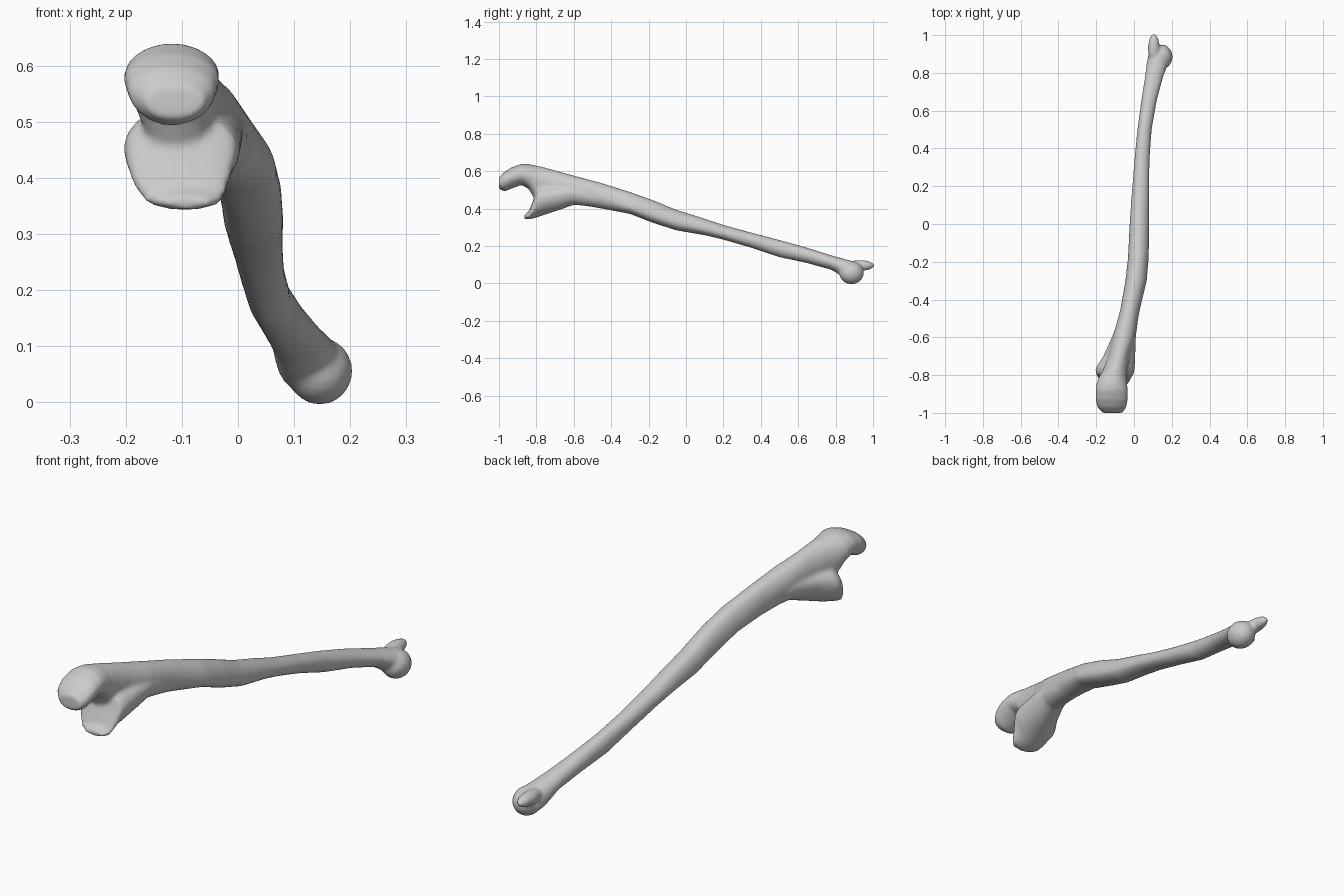
import bpy, bmesh, math
from mathutils import Matrix

N = 28


def loft(bm, sections):
    """Skin closed sections: y, left, right, bottom, top, ridge fraction, side fraction."""
    rings = []
    for y, xl, xr, zb, zt, u, v in sections:
        cx, cz = xl + (xr - xl) * u, zb + (zt - zb) * v
        ring = []
        for i in range(N):
            a = 2 * math.pi * i / N
            c, s = math.cos(a), math.sin(a)
            x = cx + c * (xr - cx if c > 0 else cx - xl)
            z = cz + s * (zt - cz if s > 0 else cz - zb)
            ring.append(bm.verts.new((x, y, z)))
        rings.append(ring)
    for r, q in zip(rings, rings[1:]):
        for i in range(N):
            j = (i + 1) % N
            bm.faces.new((r[i], r[j], q[j], q[i]))
    bm.faces.new(rings[0][::-1])
    bm.faces.new(rings[-1])


def ball(bm, centre, radii):
    m = Matrix.Translation(centre) @ Matrix.Diagonal((*radii, 1))
    bmesh.ops.create_uvsphere(bm, u_segments=28, v_segments=18, radius=1, matrix=m)


bm = bmesh.new()

# Shaft with the hooked upper end
loft(bm, [
    (-1.00, -.165, -.06, .505, .565, .5, .5),
    (-.97, -.195, -.04, .492, .598, .5, .6),
    (-.93, -.203, -.033, .508, .622, .5, .6),
    (-.88, -.203, -.033, .527, .640, .5, .5),
    (-.84, -.198, -.036, .505, .639, .5, .5),
    (-.81, -.185, -.038, .45, .632, .5, .6),
    (-.77, -.163, -.035, .42, .624, .5, .6),
    (-.70, -.137, -.022, .41, .605, .48, .55),
    (-.60, -.112, .004, .425, .577, .45, .55),
    (-.45, -.072, .032, .400, .537, .42, .45),
    (-.30, -.046, .068, .372, .490, .42, .30),
    (-.18, -.032, .078, .325, .447, .42, .35),
    (-.05, -.026, .081, .283, .394, .42, .4),
    (.10, -.017, .081, .258, .347, .42, .4),
    (.20, -.009, .081, .234, .313, .42, .45),
    (.35, .003, .083, .190, .272, .4, .5),
    (.50, .018, .094, .140, .233, .4, .5),
    (.65, .038, .120, .108, .191, .4, .5),
    (.78, .058, .155, .072, .150, .4, .5),
    (.86, .068, .185, .020, .128, .45, .5),
    (.90, .078, .190, .010, .118, .5, .5),
])

# Lower lip of the socket, flaring to both sides
loft(bm, [
    (-.865, -.13, -.05, .345, .366, .5, .5),
    (-.84, -.168, -.025, .343, .385, .5, .5),
    (-.815, -.192, -.012, .348, .45, .5, .6),
    (-.795, -.202, -.002, .354, .515, .5, .6),
    (-.765, -.204, .004, .364, .53, .5, .55),
    (-.70, -.163, .007, .385, .53, .5, .6),
    (-.60, -.118, .010, .420, .53, .5, .6),
    (-.48, -.072, .025, .410, .51, .5, .5),
])

# Rounded lower head and its pointed tip
ball(bm, (.146, .885, .056), (.058, .066, .060))
ball(bm, (.105, .93, .096), (.031, .078, .029))

mesh = bpy.data.meshes.new("forearm_bone")
bmesh.ops.recalc_face_normals(bm, faces=bm.faces)
bm.to_mesh(mesh)
bm.free()
bone = bpy.data.objects.new("forearm_bone", mesh)
bpy.context.collection.objects.link(bone)

# Fuse and soften the joins
rm = bone.modifiers.new("fuse", 'REMESH')
rm.mode = 'VOXEL'
rm.voxel_size = .0075
rm.use_smooth_shade = True
sm = bone.modifiers.new("soften", 'SMOOTH')
sm.factor = .5
sm.iterations = 8
